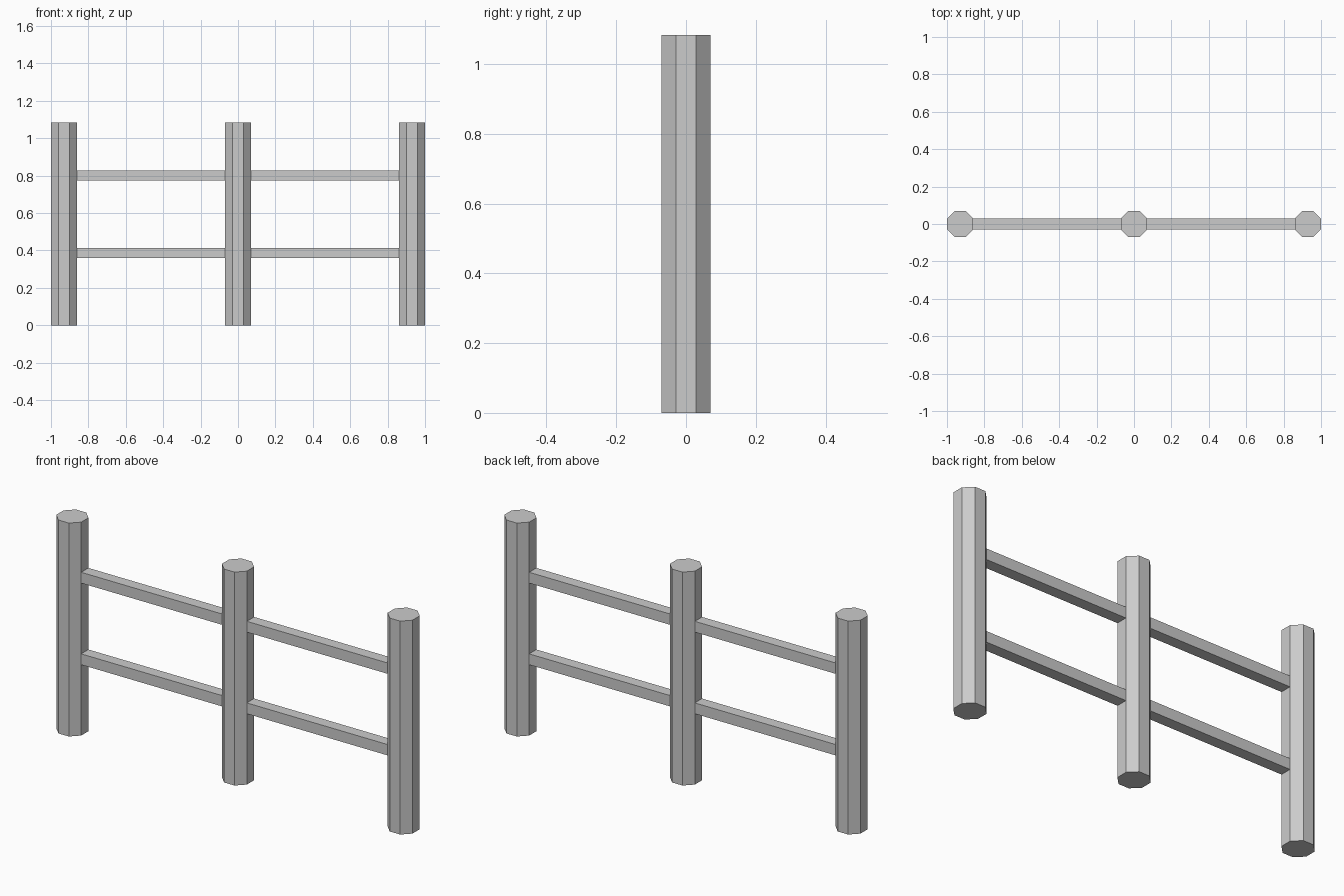
import bpy
import math

if "Cube" in bpy.data.objects:
    bpy.data.objects.remove(bpy.data.objects["Cube"])

POST_H = 1.083      # post height
APOTHEM = 0.07      # half width across post flats
SPACING = 0.93      # distance between post centres
RAIL_Y, RAIL_Z = 0.058, 0.055


def post(name, x):
    # octagonal post with flats facing the axes
    bpy.ops.mesh.primitive_cylinder_add(
        vertices=8, radius=APOTHEM / math.cos(math.pi / 8), depth=POST_H,
        location=(x, 0, POST_H / 2), rotation=(0, 0, math.pi / 8))
    bpy.context.object.name = name
    bpy.ops.object.transform_apply(location=False, rotation=True, scale=True)


def rail(name, x, z):
    # square bar set just inside the faces of two neighbouring posts
    length = SPACING - 2 * APOTHEM + 0.004
    bpy.ops.mesh.primitive_cube_add(size=1, location=(x, 0, z))
    ob = bpy.context.object
    ob.name = name
    ob.scale = (length, RAIL_Y, RAIL_Z)
    bpy.ops.object.transform_apply(location=False, rotation=False, scale=True)


# three posts
for label, i in (("left", -1), ("middle", 0), ("right", 1)):
    post(f"{label}_post", i * SPACING)

# two rails in each bay
for label, side in (("left", -0.5), ("right", 0.5)):
    for level, z in (("lower", 0.387), ("upper", 0.801)):
        rail(f"{label}_{level}_rail", side * SPACING, z)
